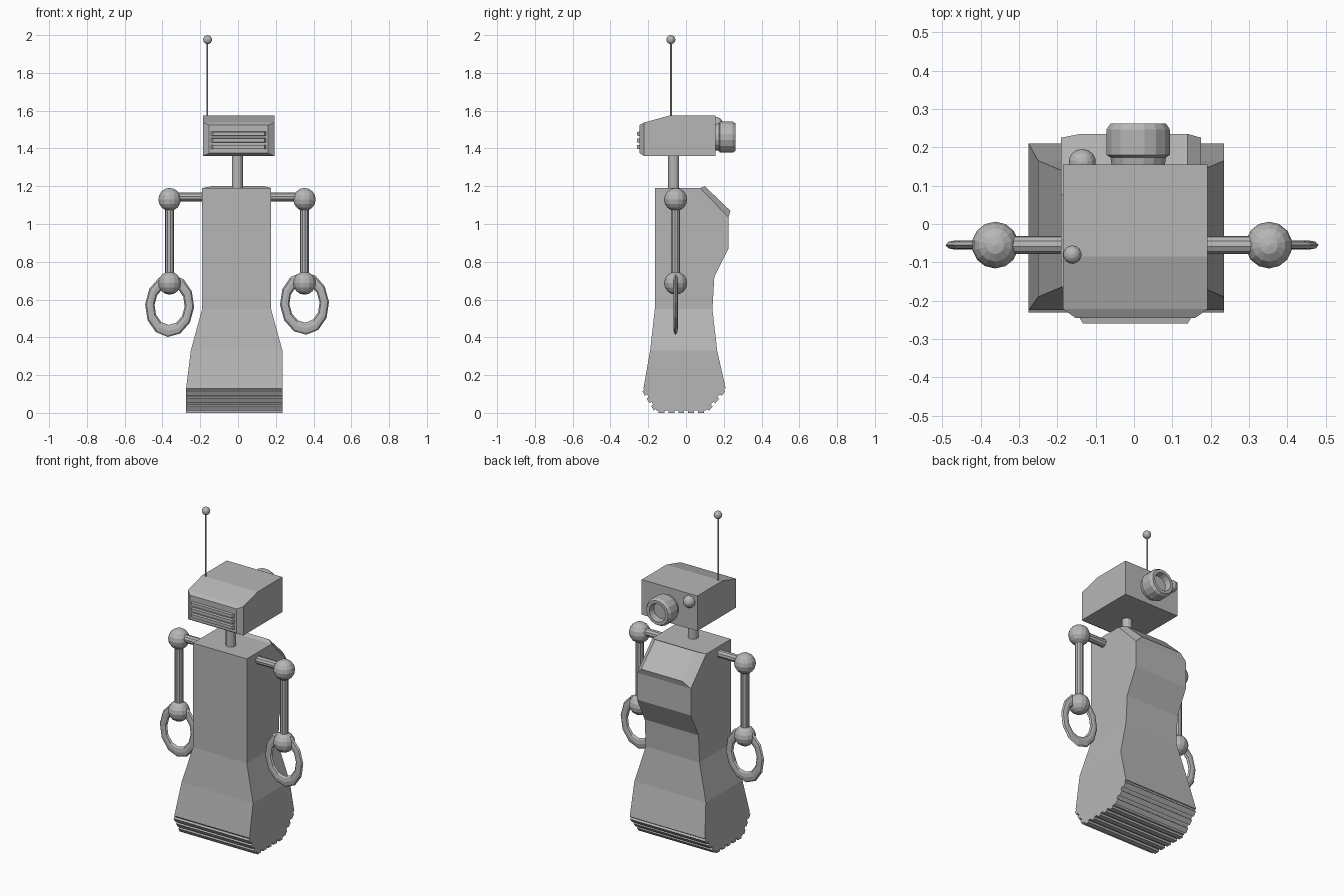
import bpy, bmesh, math
from mathutils import Vector

cube = bpy.data.objects.get("Cube")
if cube:
    bpy.data.objects.remove(cube, do_unlink=True)

GREY = (0.47, 0.47, 0.47, 1)
metal = bpy.data.materials.new("grey_metal")
metal.use_nodes = True
metal.diffuse_color = GREY
metal.node_tree.nodes["Principled BSDF"].inputs["Base Color"].default_value = GREY


def loft(name, rings):
    """Skin a stack of matching rings and cap both ends."""
    bm = bmesh.new()
    rows = [[bm.verts.new(p) for p in ring] for ring in rings]
    n = len(rows[0])
    for a, b in zip(rows, rows[1:]):
        for i in range(n):
            j = (i + 1) % n
            bm.faces.new((a[i], a[j], b[j], b[i]))
    bm.faces.new(rows[0])
    bm.faces.new(rows[-1])
    bmesh.ops.recalc_face_normals(bm, faces=bm.faces)
    mesh = bpy.data.meshes.new(name)
    bm.to_mesh(mesh)
    bm.free()
    mesh.materials.append(metal)
    ob = bpy.data.objects.new(name, mesh)
    bpy.context.collection.objects.link(ob)
    return ob


def prism(name, profile, x0, x1):
    """Side profile of (y, z) points stretched across the width."""
    return loft(name, [[(x, y, z) for y, z in profile] for x in (x0, x1)])


def tube(name, start, stations, axis, sides=12):
    """Round part: (distance, radius) stations along an axis."""
    start, axis = Vector(start), Vector(axis).normalized()
    u = axis.orthogonal().normalized()
    v = axis.cross(u)
    angles = [math.tau * (i + 0.5) / sides for i in range(sides)]
    return loft(name, [[start + axis * d + (u * math.cos(a) + v * math.sin(a)) * r
                        for a in angles] for d, r in stations])


def rod(name, a, b, r, sides=10):
    d = Vector(b) - Vector(a)
    return tube(name, a, [(0, r), (d.length, r)], d, sides)


def ball(name, loc, r):
    bpy.ops.mesh.primitive_uv_sphere_add(segments=14, ring_count=8, radius=r, location=loc)
    ob = bpy.context.object
    ob.name = name
    ob.data.materials.append(metal)


# Torso: rectangular sections from the tread up to the shoulders
L, R = -0.19, 0.175
sections = [(0.13, -0.275, 0.235, -0.225, 0.21), (0.33, -0.25, 0.235, -0.19, 0.165),
            (0.55, L, R, -0.165, 0.14), (0.72, L, R, -0.165, 0.15),
            (0.87, L, R, -0.165, 0.225), (1.035, L, R, -0.165, 0.225),
            (1.19, L, R, -0.165, 0.075)]
loft("torso", [[(x0, y0, z), (x1, y0, z), (x1, y1, z), (x0, y1, z)]
               for z, x0, x1, y0, y1 in sections])

# Raised bevelled panel on the sloping upper back
loft("back_panel", [
    [(L, 0.075, 1.19), (R, 0.075, 1.19), (R, 0.225, 1.035), (L, 0.225, 1.035)],
    [(L + 0.05, 0.1, 1.2), (R - 0.035, 0.1, 1.2), (R - 0.035, 0.235, 1.07), (L + 0.05, 0.235, 1.07)]])

# Foot with tread bars along its lower edge
foot = [(-0.225, 0.13), (-0.155, 0.012), (0.105, 0.012), (0.205, 0.13)]
prism("foot", foot, -0.275, 0.235)
for (a, b), count in zip(zip(foot, foot[1:]), (3, 5, 3)):
    a, b = Vector(a), Vector(b)
    step = (b - a) / count
    along = step.normalized()
    out = Vector((along.y, -along.x)) * 0.013
    if out.y > 0:
        out = -out
    for i in range(count):
        mid = a + step * (i + 0.5)
        p, q = mid - step * 0.3, mid + step * 0.3
        prism("tread_bar", [p, q, q + out, p + out], -0.275, 0.235)

# Neck and head
rod("neck", (-0.003, -0.065, 1.17), (-0.003, -0.065, 1.38), 0.029, 12)
HL, HR = -0.185, 0.192
prism("head", [(0.155, 1.36), (0.155, 1.575), (-0.085, 1.575), (-0.222, 1.537), (-0.222, 1.36)], HL, HR)


def face_ring(y, inset, z0, z1):
    x0, x1 = HL + inset, HR - inset
    return [(x0, y, z0), (x1, y, z0), (x1, y, z1), (x0, y, z1)]


loft("face_bezel", [face_ring(-0.222, 0, 1.36, 1.537), face_ring(-0.245, 0.032, 1.375, 1.524)])
for z in (1.395, 1.43, 1.465):
    loft("face_slat", [face_ring(-0.24, 0.04, z, z + 0.025), face_ring(-0.26, 0.052, z + 0.003, z + 0.022)])

# Lens with recessed glass and a small knob behind the head
tube("rear_lens", (0.011, 0.15, 1.46),
     [(0, 0.07), (0.024, 0.074), (0.03, 0.084), (0.097, 0.084), (0.112, 0.074),
      (0.112, 0.056), (0.075, 0.05)], (0, 1, 0), 16)
ball("rear_knob", (-0.135, 0.16, 1.53), 0.036)

# Antenna
rod("antenna", (-0.163, -0.08, 1.56), (-0.163, -0.08, 1.97), 0.005, 8)
ball("antenna_tip", (-0.161, -0.08, 1.976), 0.024)

# Arms with ball joints and flattened ring hands
for side, x, ring_z, tilt in (("right", -0.362, 0.568, 0.06), ("left", 0.352, 0.58, -0.06)):
    y = -0.055
    rod(side + "_shoulder_bar", (x * 0.45, y, 1.143), (x, y, 1.143), 0.024)
    ball(side + "_shoulder", (x, y, 1.13), 0.061)
    rod(side + "_arm", (x, y, 0.68), (x, y, 1.13), 0.024)
    ball(side + "_wrist", (x, y, 0.687), 0.061)
    bpy.ops.mesh.primitive_torus_add(major_segments=12, minor_segments=8, major_radius=0.105,
                                     minor_radius=0.025, location=(x, y, ring_z),
                                     rotation=(math.pi / 2, tilt, 0))
    hand = bpy.context.object
    hand.name = side + "_ring_hand"
    hand.scale = (1, 1.28, 0.48)
    hand.data.materials.append(metal)
